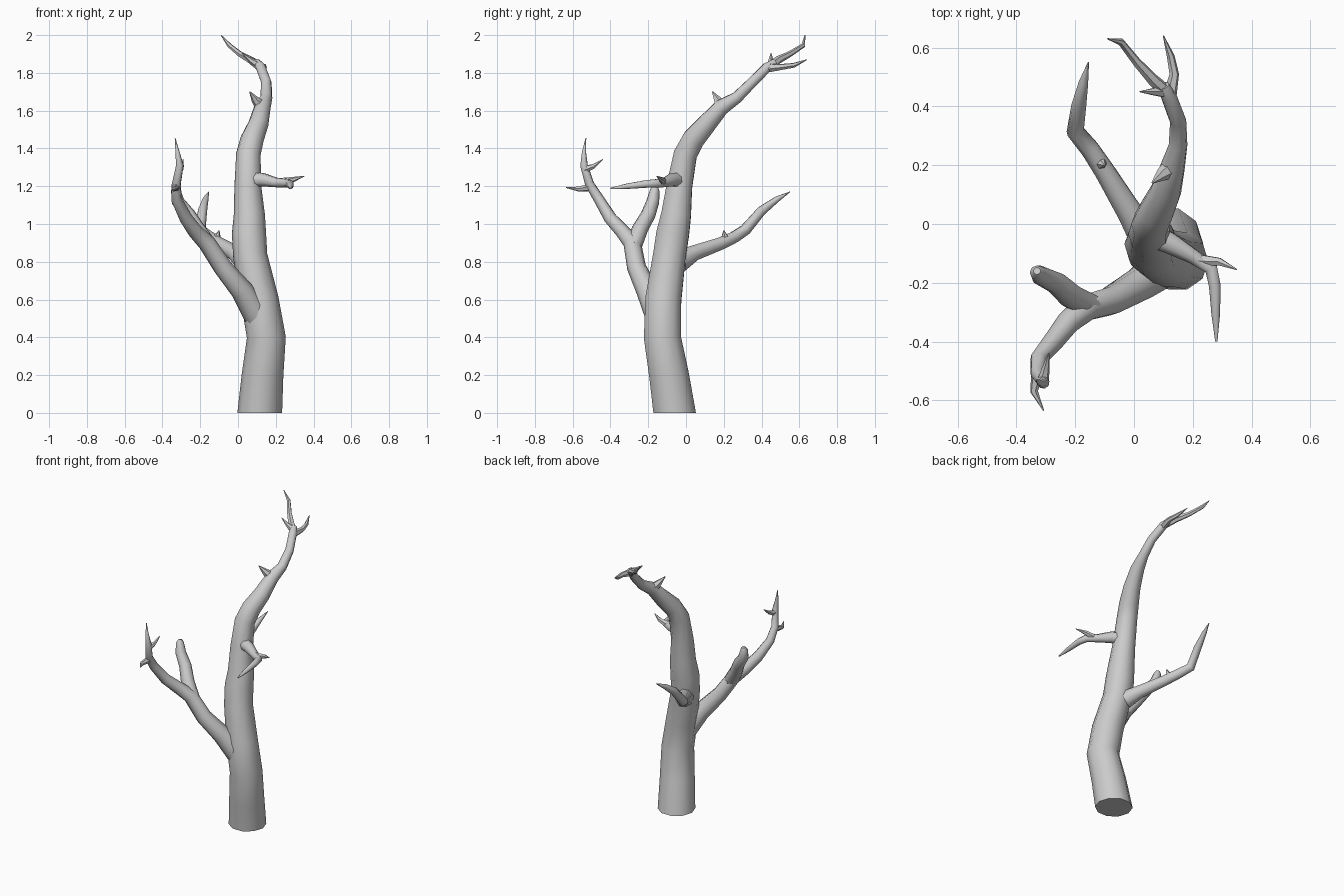
import bpy, bmesh, math
from mathutils import Vector


def limb(name, pts, sides=8, flat_base=False):
    """Tapered tube through (x, y, z, radius) points, capped at both ends."""
    P = [Vector(p[:3]) for p in pts]
    bm = bmesh.new()
    rings, side, last = [], Vector((1, 0, 0)), Vector((0, 0, 1))
    for i, p in enumerate(P):
        a = (p - P[i - 1]).normalized() if i > 0 else Vector()
        b = (P[i + 1] - p).normalized() if i < len(P) - 1 else Vector()
        t = (a + b).normalized()
        if i == 0 and flat_base:
            t = Vector((0, 0, 1))
        side = last.rotation_difference(t) @ side
        last = t
        up = t.cross(side)
        r = pts[i][3] * 1.03
        rings.append([bm.verts.new(p + r * (math.cos(k * math.tau / sides) * side
                                            + math.sin(k * math.tau / sides) * up))
                      for k in range(sides)])
    for lo, hi in zip(rings, rings[1:]):
        for k in range(sides):
            n = (k + 1) % sides
            bm.faces.new((lo[k], lo[n], hi[n], hi[k]))
    bm.faces.new(rings[0][::-1])
    bm.faces.new(rings[-1])
    me = bpy.data.meshes.new(name)
    bm.to_mesh(me)
    bm.free()
    ob = bpy.data.objects.new(name, me)
    bpy.context.collection.objects.link(ob)
    bpy.context.view_layer.objects.active = ob
    ob.select_set(True)
    bpy.ops.object.shade_smooth_by_angle(angle=math.radians(50))
    ob.select_set(False)


# Trunk, leaning back towards the crown
limb("trunk", [
    (.115, -.06, 0, .115), (.13, -.09, .2, .107), (.15, -.125, .4, .1),
    (.115, -.12, .6, .097), (.065, -.088, .83, .088), (.058, -.07, .95, .088),
    (.06, -.052, 1.05, .08), (.052, -.035, 1.2, .069), (.055, -.003, 1.37, .063),
    (.075, .04, 1.45, .06), (.108, .11, 1.53, .052), (.13, .19, 1.62, .042),
    (.15, .27, 1.67, .031), (.15, .35, 1.75, .027), (.12, .43, 1.83, .026),
    (.10, .47, 1.855, .02)], 10, True)

# Crown twigs
limb("crown_twig_long", [(.12, .44, 1.83, .024), (.065, .49, 1.87, .02), (.01, .55, 1.9, .015),
                         (-.045, .62, 1.945, .012), (-.09, .63, 2.0, .002)], 6)
limb("crown_twig_short", [(.12, .43, 1.825, .024), (.137, .51, 1.832, .016),
                          (.125, .57, 1.84, .013), (.10, .64, 1.87, .002)], 6)
limb("crown_spur", [(.11, .45, 1.84, .022), (.07, .45, 1.865, .014), (.02, .45, 1.905, .002)], 6)
limb("trunk_spur", [(.125, .19, 1.62, .035), (.09, .165, 1.66, .02), (.062, .14, 1.7, .003)], 6)

# Large left branch: stem, front arm with spurs, blunt rear arm
limb("left_branch", [
    (.11, -.14, .5, .07), (.02, -.205, .65, .058), (-.08, -.262, .77, .049),
    (-.165, -.285, .9, .046), (-.225, -.335, .96, .039), (-.275, -.4, 1.03, .034),
    (-.325, -.46, 1.13, .028), (-.327, -.51, 1.21, .024), (-.308, -.54, 1.31, .02),
    (-.32, -.54, 1.38, .011), (-.333, -.53, 1.455, .002)])
limb("left_branch_rear_arm", [
    (-.15, -.28, .88, .044), (-.215, -.245, .97, .042), (-.265, -.2, 1.05, .038),
    (-.318, -.175, 1.12, .033), (-.33, -.165, 1.18, .024), (-.33, -.16, 1.2, .012)])
limb("left_branch_front_spur", [(-.327, -.5, 1.195, .022), (-.34, -.57, 1.185, .013),
                                (-.307, -.635, 1.193, .002)], 6)
limb("left_branch_upper_spur", [(-.31, -.535, 1.29, .02), (-.3, -.49, 1.305, .013),
                                (-.29, -.44, 1.342, .002)], 6)

# Back branch
limb("back_branch", [
    (.04, -.04, .8, .06), (-.015, .04, .845, .043), (-.1, .18, .895, .035),
    (-.15, .255, .93, .032), (-.2, .315, .97, .03), (-.188, .4, 1.07, .025),
    (-.172, .48, 1.13, .016), (-.155, .55, 1.17, .002)])
limb("back_branch_spur", [(-.12, .21, .9, .028), (-.11, .205, .935, .018), (-.1, .2, .965, .003)], 6)

# Right branch with forked end
limb("right_branch", [
    (.06, -.035, 1.23, .045), (.13, -.07, 1.235, .036), (.2, -.11, 1.22, .026),
    (.262, -.15, 1.215, .024), (.275, -.21, 1.212, .021), (.278, -.31, 1.2, .015),
    (.28, -.4, 1.188, .004)])
limb("right_branch_twig", [(.225, -.125, 1.22, .023), (.29, -.128, 1.235, .014),
                           (.35, -.155, 1.253, .002)], 6)
